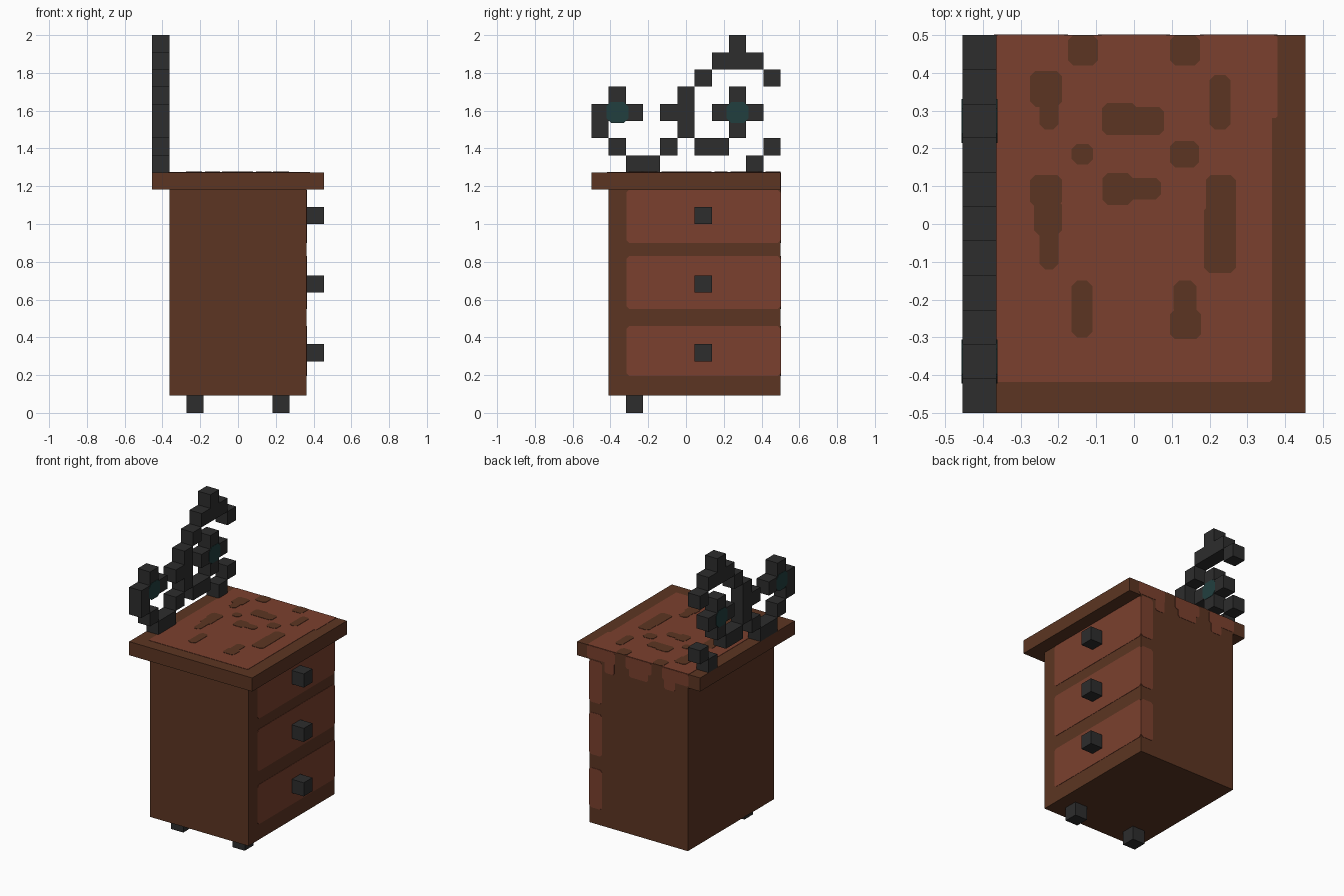
import bpy, bmesh
from mathutils import Vector

if "Cube" in bpy.data.objects:
    bpy.data.objects.remove(bpy.data.objects["Cube"], do_unlink=True)

U = 1 / 11  # one block


def srgb(h):
    vals = [int(h[i:i + 2], 16) / 255 for i in (0, 2, 4)]
    return [v / 12.92 if v <= 0.04045 else ((v + 0.055) / 1.055) ** 2.4 for v in vals] + [1]


def material(name, h):
    m = bpy.data.materials.new(name)
    m.use_nodes = True
    m.diffuse_color = srgb(h)
    bsdf = m.node_tree.nodes["Principled BSDF"]
    bsdf.inputs["Base Color"].default_value = srgb(h)
    bsdf.inputs["Roughness"].default_value = 0.9
    return m


DARK = material("dark brown wood", "5C3522")
LIGHT = material("red brown wood", "7B402E")
IRON = material("charcoal iron", "2D2D2D")
TEAL = material("dark teal", "213F3F")


def finish(name, bm, mat):
    bmesh.ops.recalc_face_normals(bm, faces=bm.faces)
    me = bpy.data.meshes.new(name)
    bm.to_mesh(me)
    bm.free()
    me.materials.append(mat)
    ob = bpy.data.objects.new(name, me)
    bpy.context.collection.objects.link(ob)
    return ob


def box(name, lo, hi, mat):
    """Box between two corners given in blocks."""
    bm = bmesh.new()
    bmesh.ops.create_cube(bm, size=1)
    for v in bm.verts:
        v.co = Vector([(a + b) / 2 + c * (b - a) for a, b, c in zip(lo, hi, v.co)]) * U
    return finish(name, bm, mat)


def plates(name, axis, pos, thick, rects, mat, cut=0.014):
    """Thin plates with clipped corners lying on a plane across the axis."""
    place = {"x": lambda u, v: (pos, u, v),
             "y": lambda u, v: (u, pos, v),
             "z": lambda u, v: (u, v, pos)}[axis]
    move = Vector([thick if a == axis else 0 for a in "xyz"])
    bm = bmesh.new()
    for u0, u1, v0, v1 in rects:
        c = cut
        outline = [(u0 + c, v0), (u1 - c, v0), (u1, v0 + c), (u1, v1 - c),
                   (u1 - c, v1), (u0 + c, v1), (u0, v1 - c), (u0, v0 + c)]
        face = bm.faces.new([bm.verts.new(place(u, v)) for u, v in outline])
        ext = bmesh.ops.extrude_face_region(bm, geom=[face], use_keep_orig=True)
        top = [g for g in ext["geom"] if isinstance(g, bmesh.types.BMVert)]
        bmesh.ops.translate(bm, verts=top, vec=move)
    return finish(name, bm, mat)


# Cabinet body, table top, feet and drawer knobs
box("cabinet_body", (-4, -4.5, 1), (4, 5.5, 13), DARK)
box("table_top", (-5, -5.5, 13), (5, 5.5, 14), DARK)
for side, x in (("right", -3), ("left", 2)):
    box(f"{side}_foot", (x, -3.5, 0), (x + 1, -2.5, 1), IRON)
for level, z in (("lower", 3), ("middle", 7), ("upper", 11)):
    box(f"{level}_drawer_knob", (4, 0.5, z), (5, 1.5, z + 1), IRON)

# Drawer fronts, wrapping a little onto the back face
levels = [(0.195, 0.46), (0.55, 0.83), (0.90, 1.181)]
plates("drawer_fronts", "x", 4 * U, 0.002, [(-0.315, 0.5, a, b) for a, b in levels], LIGHT)
plates("drawer_back_edges", "y", 0.5, 0.002, [(0.27, 0.364, a, b) for a, b in levels], LIGHT)

# Worn wood field on the top with dark grain marks
plates("top_field", "z", 14 * U, 0.002,
       [(-0.37, 0.365, -0.418, 0.5), (0.34, 0.38, 0.28, 0.5)], LIGHT, 0.006)
grain = [(-.175, -.095, .42, .5), (.095, .175, .42, .5),
         (-.275, -.19, .31, .405), (-.25, -.2, .25, .33), (.2, .255, .25, .395),
         (-.085, .01, .235, .32), (-.02, .08, .235, .31),
         (-.165, -.108, .158, .212), (.095, .172, .15, .22),
         (-.275, -.19, .045, .13), (-.265, -.19, -.03, .065), (-.25, -.2, -.12, -.01),
         (-.083, -.003, .05, .135), (-.03, .072, .065, .122),
         (.19, .27, .02, .13), (.185, .27, -.13, .05),
         (-.165, -.11, -.3, -.15), (.105, .165, -.24, -.15), (.095, .178, -.305, -.225)]
plates("top_grain", "z", 14 * U, 0.004, grain, DARK)

# Worn wood running over the back edge
plates("back_edge_wear", "y", 0.5, 0.002,
       [(-0.37, -0.175, 1.19, 1.272), (-0.095, 0.095, 1.19, 1.272), (0.175, 0.38, 1.19, 1.272),
        (-0.27, -0.19, 1.13, 1.2), (-0.07, 0.07, 1.14, 1.2), (0.18, 0.25, 1.12, 1.2)],
       LIGHT, 0.01)

# Iron scrollwork: one block thick, standing along the right edge
scroll = ["........#..",
          ".......###.",
          "......#...#",
          ".#...#..#..",
          "###.##.###.",
          "#....#..#..",
          ".#..#.##..#",
          "..##.....#."]
bm = bmesh.new()
for row, line in enumerate(scroll):
    for col, cell in enumerate(line):
        if cell == "#":
            y, z = col - 5.5, 21 - row
            bm.faces.new([bm.verts.new(Vector((-5, y + a, z + b)) * U)
                          for a, b in ((0, 0), (1, 0), (1, 1), (0, 1))])
bmesh.ops.remove_doubles(bm, verts=bm.verts, dist=0.001)
ext = bmesh.ops.extrude_face_region(bm, geom=bm.faces[:], use_keep_orig=True)
bmesh.ops.translate(bm, vec=(U, 0, 0),
                    verts=[g for g in ext["geom"] if isinstance(g, bmesh.types.BMVert)])
finish("iron_scrollwork", bm, IRON)

# Teal centres of the two flowers, on both sides
centres = [(y * U - 0.058, y * U + 0.058, 17.5 * U - 0.056, 17.5 * U + 0.056) for y in (-4, 3)]
plates("flower_centres_inner", "x", -4 * U, 0.002, centres, TEAL, 0.025)
plates("flower_centres_outer", "x", -5 * U, -0.002, centres, TEAL, 0.025)
